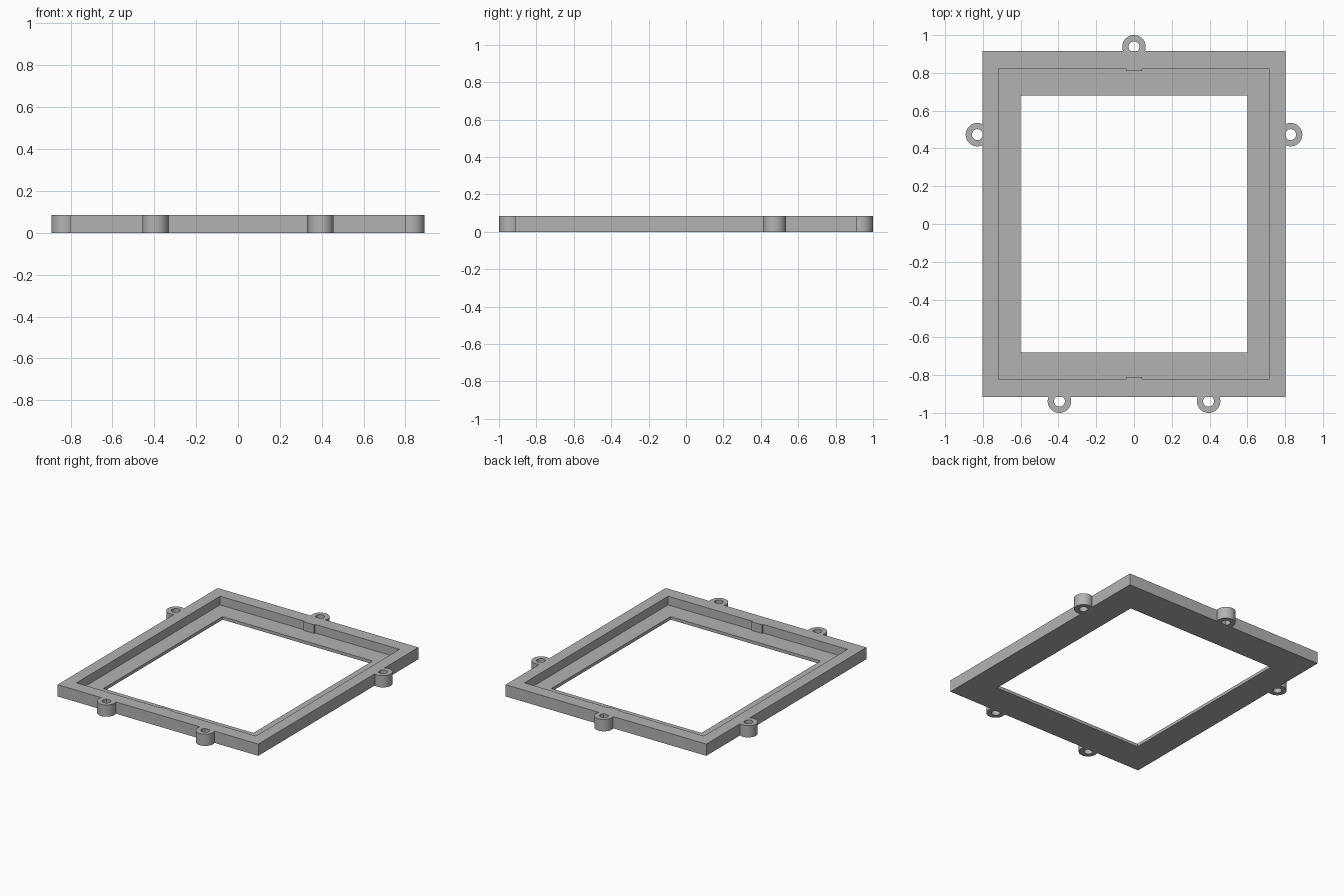
import bpy
import bmesh
from math import acos, cos, sin, pi

HEIGHT, LEDGE = 0.085, 0.022
OUTER = (0.803, 0.915)
RECESS = (0.718, 0.82)
OPENING = (0.6, 0.681)
LUG_R, HOLE_R = 0.062, 0.029

if "Cube" in bpy.data.objects:
    bpy.data.objects.remove(bpy.data.objects["Cube"], do_unlink=True)

# Single grey finish
grey = bpy.data.materials.new("plain_grey")
grey.use_nodes = True
GREY = (0.45, 0.45, 0.45, 1)
grey.diffuse_color = GREY
grey.node_tree.nodes["Principled BSDF"].inputs["Base Color"].default_value = GREY


def finish(name, bm):
    bmesh.ops.recalc_face_normals(bm, faces=bm.faces)
    mesh = bpy.data.meshes.new(name)
    bm.to_mesh(mesh)
    bm.free()
    mesh.materials.append(grey)
    obj = bpy.data.objects.new(name, mesh)
    bpy.context.collection.objects.link(obj)
    return obj


def loft(name, loops, ring):
    """Skin the four section loops into a tube; ring closes it around."""
    bm = bmesh.new()
    rows = [[bm.verts.new(p) for p in loop] for loop in loops]
    count = len(loops[0])
    for a, b in zip(rows, rows[1:] + rows[:1]):
        for i in range(count if ring else count - 1):
            j = (i + 1) % count
            bm.faces.new((a[i], a[j], b[j], b[i]))
    return finish(name, bm)


def rectangle(size, z):
    x, y = size
    return [(-x, -y, z), (x, -y, z), (x, y, z), (-x, y, z)]


# Rectangular frame with a stepped inner ledge
loft("frame", [rectangle(OUTER, 0), rectangle(OUTER, HEIGHT),
               rectangle(RECESS, HEIGHT), rectangle(RECESS, LEDGE),
               rectangle(OPENING, LEDGE), rectangle(OPENING, 0)], True)


# Small retaining tabs in the middle of the end walls
def tab(name, side):
    bm = bmesh.new()
    bmesh.ops.create_cube(bm, size=1)
    for v in bm.verts:
        v.co.x *= 0.084
        v.co.y = side * (0.81 if v.co.y < 0 else RECESS[1])
        v.co.z = LEDGE if v.co.z < 0 else HEIGHT
    finish(name, bm)


tab("back_tab", 1)
tab("front_tab", -1)


# Horseshoe screw lugs whose open side meets the frame wall
def lug(name, x, y, turn, gap):
    def arc(radius, z, steps=48):
        limit = acos(-gap / radius)
        angles = [turn - limit + 2 * limit * i / steps for i in range(steps + 1)]
        return [(x + radius * cos(a), y + radius * sin(a), z) for a in angles]

    obj = loft(name, [arc(LUG_R, 0), arc(LUG_R, HEIGHT),
                      arc(HOLE_R, HEIGHT), arc(HOLE_R, 0)], False)
    bpy.ops.object.select_all(action="DESELECT")
    obj.select_set(True)
    bpy.context.view_layer.objects.active = obj
    bpy.ops.object.shade_smooth_by_angle()


END_Y, SIDE_X = 1 - LUG_R, 0.829
lug("back_lug", 0, END_Y, pi / 2, END_Y - OUTER[1])
for side, label in ((1, "left"), (-1, "right")):
    lug(label + "_side_lug", side * SIDE_X, 0.473, 0 if side > 0 else pi,
        SIDE_X - OUTER[0])
    lug(label + "_front_lug", side * 0.395, -END_Y, -pi / 2, END_Y - OUTER[1])
